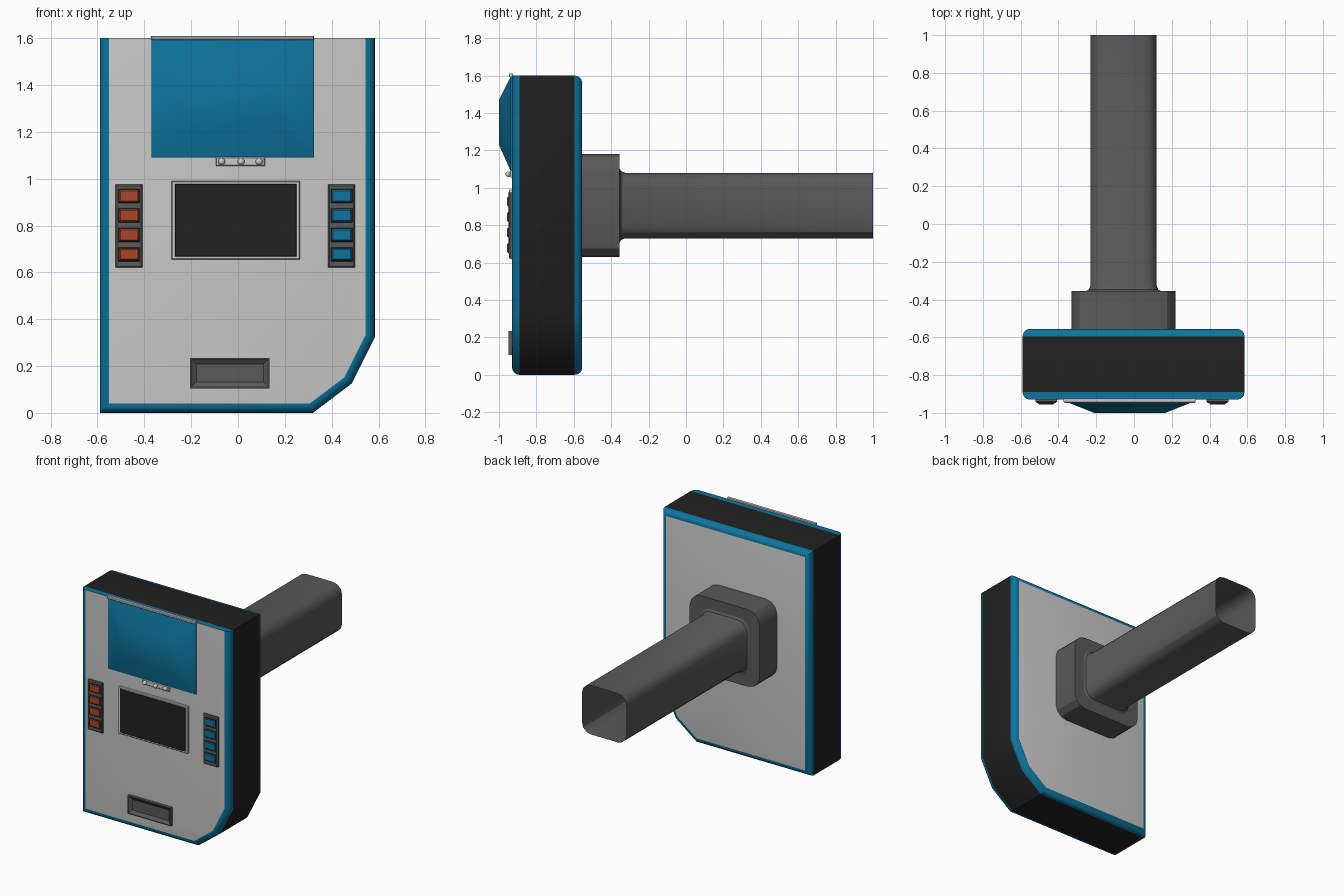
import bpy, bmesh, math
from mathutils import Vector

if "Cube" in bpy.data.objects:
    bpy.data.objects.remove(bpy.data.objects["Cube"])


def mat(name, r, g, b):
    m = bpy.data.materials.new(name)
    m.diffuse_color = (r, g, b, 1)
    m.use_nodes = True
    m.node_tree.nodes["Principled BSDF"].inputs["Base Color"].default_value = m.diffuse_color
    return m


LIGHT = mat("light grey", 0.60, 0.60, 0.60)
DARK = mat("dark grey", 0.10, 0.10, 0.10)
BLACK = mat("black", 0.015, 0.015, 0.015)
BLUE = mat("blue", 0.004, 0.175, 0.34)
ORANGE = mat("orange", 0.40, 0.06, 0.02)


def loft(name, rings, mats, caps=(True, True), band=None, smooth=30):
    """Skin rings of (x, y, z) points; band(i) gives the material of band i."""
    bm = bmesh.new()
    vs = [[bm.verts.new(p) for p in r] for r in rings]
    n = len(rings[0])
    for i in range(len(vs) - 1):
        for j in range(n):
            k = (j + 1) % n
            f = bm.faces.new((vs[i][j], vs[i][k], vs[i + 1][k], vs[i + 1][j]))
            f.material_index = band(i) if band else 0
    if caps[0]:
        bm.faces.new(vs[0][::-1])
    if caps[1]:
        bm.faces.new(vs[-1])
    bmesh.ops.recalc_face_normals(bm, faces=bm.faces)
    me = bpy.data.meshes.new(name)
    bm.to_mesh(me)
    bm.free()
    ob = bpy.data.objects.new(name, me)
    bpy.context.collection.objects.link(ob)
    for m in mats:
        me.materials.append(m)
    bpy.ops.object.select_all(action='DESELECT')
    ob.select_set(True)
    bpy.context.view_layer.objects.active = ob
    if smooth:
        bpy.ops.object.shade_smooth_by_angle(angle=math.radians(smooth))
    return ob


def rect(x0, x1, z0, z1, y, d=0.0):
    x0, x1, z0, z1 = x0 + d, x1 - d, z0 + d, z1 - d
    return [(x0, y, z0), (x1, y, z0), (x1, y, z1), (x0, y, z1)]


def plate(name, x0, x1, z0, z1, y0, y1, m, bevel=0.004):
    """Box from back y0 to front y1 with a bevelled front edge."""
    rings = [rect(x0, x1, z0, z1, y0), rect(x0, x1, z0, z1, y1 + bevel),
             rect(x0, x1, z0, z1, y1, bevel)]
    return loft(name, rings, [m], smooth=0)


# Body: clipped-corner profile with rounded blue rims; the front top edge stays square
PROFILE = [Vector(p) for p in ((-.59, 0), (.32, 0), (.485, .125),
                               (.585, .325), (.585, 1.6), (-.59, 1.6))]


def inset_ring(y, d, top):
    n, lines = len(PROFILE), []
    for i in range(n):
        a, b = PROFILE[i], PROFILE[(i + 1) % n]
        t = (b - a).normalized()
        normal = Vector((-t.y, t.x))
        lines.append((normal, normal.dot(a) + (top if i == 4 else d)))
    out = []
    for i in range(n):
        (p, c), (q, e) = lines[i - 1], lines[i]
        det = p.x * q.y - p.y * q.x
        out.append(((c * q.y - e * p.y) / det, y, (p.x * e - q.x * c) / det))
    return out


R, S = 0.04, 4
rings = []
for i in range(S + 1):
    a = math.pi / 2 * (1 - i / S)
    rings.append(inset_ring(-0.89 - R * math.sin(a), R * (1 - math.cos(a)), 0))
for i in range(S + 1):
    a = math.pi / 2 * i / S
    d = R * (1 - math.cos(a))
    rings.append(inset_ring(-0.595 + R * math.sin(a), d, d))
loft("body", rings, [LIGHT, BLUE, BLACK], band=lambda i: 2 if i == S else 1)

# Visor hood and the trim strip along its top
loft("visor", [rect(-.37, .325, 1.09, 1.595, -.925), rect(-.37, .325, 1.09, 1.595, -.937),
               [(-.21, -1, 1.23), (.165, -1, 1.23), (.165, -1, 1.47), (-.21, -1, 1.47)]],
     [BLUE], smooth=40)
plate("visor_trim", -.372, .325, 1.592, 1.61, -.925, -.947, LIGHT)

# Sensor strip with three round lamps
plate("sensor_strip", -.095, .115, 1.055, 1.092, -.925, -.942, LIGHT)
for x in (-.07, .013, .09):
    bpy.ops.mesh.primitive_uv_sphere_add(segments=16, ring_count=8, radius=.015,
                                         location=(x, -.95, 1.073))
    ob = bpy.context.object
    ob.name = "sensor_lamp"
    ob.data.materials.append(LIGHT)
    bpy.ops.object.shade_smooth()

# Screen in its frame
plate("screen_frame", -.283, .265, .655, .99, -.925, -.947, LIGHT)
plate("screen", -.268, .25, .667, .978, -.94, -.950, BLACK, .002)

# Button panels
for side, x0, x1, colour in (("left", -.522, -.408, ORANGE), ("right", .385, .5, BLUE)):
    plate(side + "_button_panel", x0, x1, .62, .975, -.925, -.947, DARK, .006)
    for k in range(4):
        z = .677 + k * .083
        plate(side + "_button_rim", x0 + .012, x1 - .012, z - .03, z + .03,
              -.94, -.951, BLACK)
        plate(side + "_button", x0 + .016, x1 - .016, z - .025, z + .025,
              -.94, -.956, colour)

# Dished tray near the bottom
T = (-.205, .135, .105, .235)
loft("tray", [rect(*T, -.925), rect(*T, -.95), rect(*T, -.95, .006),
              rect(*T, -.934, .027)], [DARK], smooth=0)


# Rear mount: collar and hollow arm with rounded-square sections
def rounded(half, r, y, seg=3):
    pts = []
    for q in range(4):
        cx = (half - r) * (1 if q in (0, 3) else -1)
        cz = (half - r) * (1 if q < 2 else -1)
        for s in range(seg + 1):
            a = math.pi / 2 * (q + s / seg)
            pts.append((-.055 + cx + r * math.cos(a), y, .905 + cz + r * math.sin(a)))
    return pts


loft("mount_collar", [rounded(.275, .09, -.57), rounded(.275, .09, -.355)], [DARK])
loft("arm", [rounded(.2, .085, -.356), rounded(.184, .075, -.347),
             rounded(.175, .07, -.325), rounded(.175, .07, 1.0)],
     [DARK], caps=(False, False))
